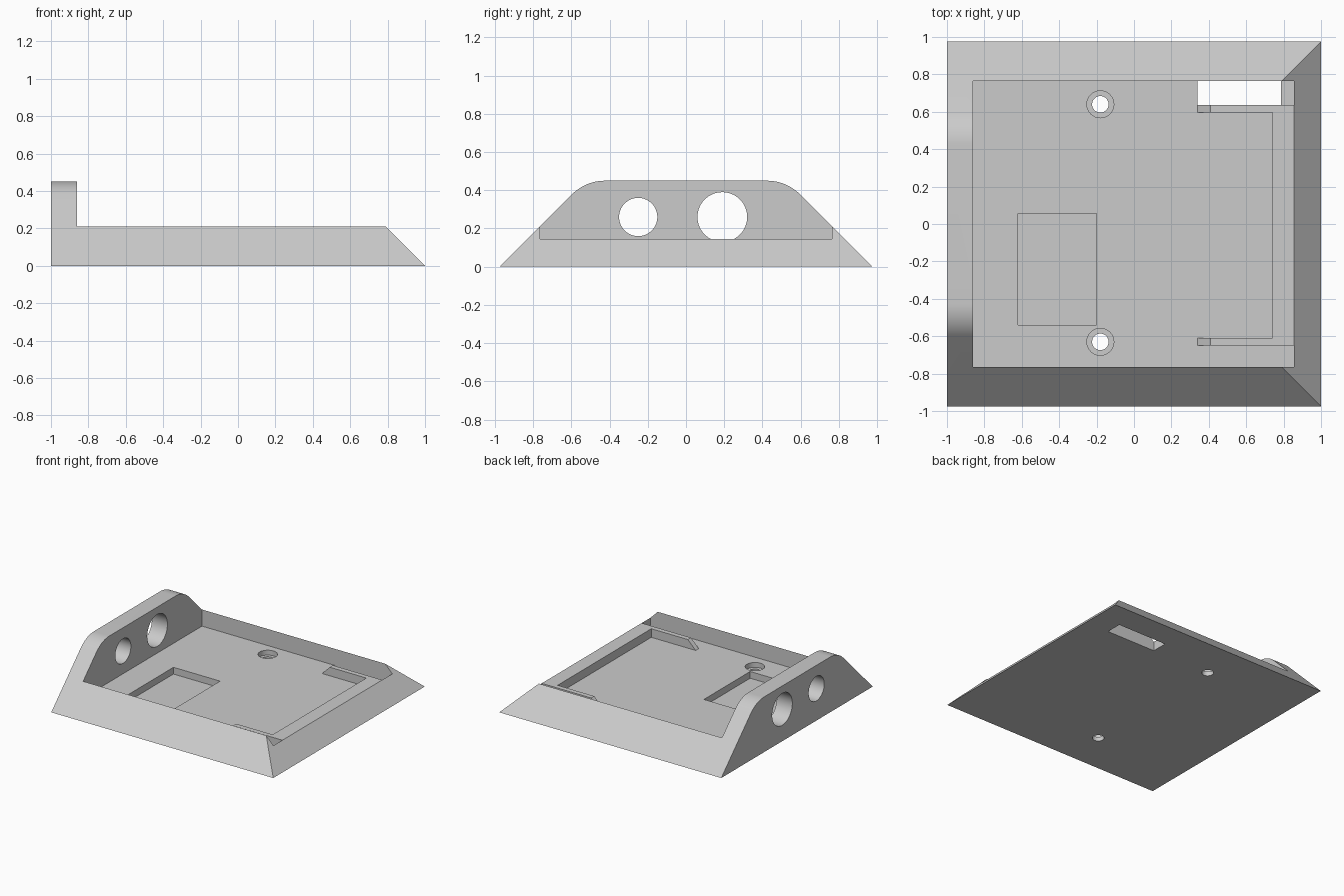
import bpy, bmesh, math
from mathutils import Vector

cube = bpy.data.objects.get("Cube")
if cube:
    bpy.data.objects.remove(cube, do_unlink=True)

grey = bpy.data.materials.new("plain grey")
grey.use_nodes = True
tone = (0.6, 0.6, 0.6, 1)
grey.diffuse_color = tone
grey.node_tree.nodes["Principled BSDF"].inputs["Base Color"].default_value = tone

HALF_Y, RIM, WALL_X, TOP = 0.975, 0.21, -0.86, 0.45
FLOOR, LEDGE, POCKET_X = 0.075, 0.145, 0.855
POCKET_Y = HALF_Y - RIM


def prism(name, points, direction, slices=()):
    """Extrude a flat outline, then slice away everything beyond each plane."""
    bm = bmesh.new()
    face = bm.faces.new([bm.verts.new(p) for p in points])
    extruded = bmesh.ops.extrude_face_region(bm, geom=[face], use_keep_orig=True)
    moved = [v for v in extruded["geom"] if isinstance(v, bmesh.types.BMVert)]
    bmesh.ops.translate(bm, verts=moved, vec=Vector(direction))
    for point, normal in slices:
        geom = bm.verts[:] + bm.edges[:] + bm.faces[:]
        bmesh.ops.bisect_plane(bm, geom=geom, plane_co=point, plane_no=normal, clear_outer=True)
        bmesh.ops.holes_fill(bm, edges=[e for e in bm.edges if e.is_boundary])
    bmesh.ops.recalc_face_normals(bm, faces=bm.faces[:])
    mesh = bpy.data.meshes.new(name)
    bm.to_mesh(mesh)
    bm.free()
    obj = bpy.data.objects.new(name, mesh)
    bpy.context.collection.objects.link(obj)
    mesh.materials.append(grey)
    return obj


def box(name, x, y, z):
    corners = [(x[0], y[0], z[0]), (x[1], y[0], z[0]), (x[1], y[1], z[0]), (x[0], y[1], z[0])]
    return prism(name, corners, (0, 0, z[1] - z[0]))


def cylinder(name, centre, radius, length, along_x=False):
    c, pts = Vector(centre), []
    for i in range(64):
        a = math.tau * i / 64
        u, v = radius * math.cos(a), radius * math.sin(a)
        pts.append(c + Vector((0, u, v) if along_x else (u, v, 0)))
    return prism(name, pts, (length, 0, 0) if along_x else (0, 0, length))


def cut(target, cutter):
    cutter.hide_render = True
    mod = target.modifiers.new("cut", 'BOOLEAN')
    mod.operation, mod.solver, mod.object = 'DIFFERENCE', 'EXACT', cutter
    bpy.context.view_layer.objects.active = target
    bpy.ops.object.modifier_apply(modifier=mod.name)
    bpy.data.objects.remove(cutter, do_unlink=True)


# Body: sloped section with rounded shoulders, sliced to a ramp at one end
tangent = 0.1
radius = tangent / math.tan(math.pi / 8)
arc_y = HALF_Y - TOP - tangent
shoulder = []
for i in range(13):
    a = math.pi / 4 * (1 + i / 12)
    shoulder.append((arc_y + radius * math.cos(a), TOP - radius + radius * math.sin(a)))
half = [(HALF_Y, 0)] + shoulder
outline = half + [(-y, z) for y, z in reversed(half)]
body = prism("tray_body", [(-1, y, z) for y, z in outline], (2.5, 0, 0),
             [((1, 0, 0), (1, 0, 1))])

# Lower the rim, then hollow the tray and its shallow well
cut(body, box("rim_cutter", (WALL_X, 2), (-2, 2), (RIM, 1)))
cut(body, box("pocket_cutter", (WALL_X, POCKET_X), (-POCKET_Y, POCKET_Y), (FLOOR, 0.6)))
cut(body, box("well_cutter", (-0.62, -0.2), (-0.54, 0.055), (0.02, 0.3)))
cut(body, box("slot_cutter", (0.34, 0.785), (0.635, POCKET_Y), (-0.1, 0.3)))

# Counterbored screw holes
for y in (-0.63, 0.64):
    cut(body, cylinder("counterbore_cutter", (-0.18, y, 0.035), 0.072, 0.3))
    cut(body, cylinder("screw_cutter", (-0.18, y, -0.1), 0.044, 0.4))

# Round ports through the upright wall
for y, r in ((-0.25, 0.1), (0.19, 0.13)):
    cut(body, cylinder("port_cutter", (-1.1, y, 0.26), r, 0.3, along_x=True))

# U-shaped support ledge with ramped arm ends
plan = [(0.3, -0.65), (POCKET_X, -0.65), (POCKET_X, 0.635), (0.3, 0.635),
        (0.3, 0.595), (0.74, 0.595), (0.74, -0.61), (0.3, -0.61)]
ledge = prism("support_ledge", [(x, y, FLOOR) for x, y in plan], (0, 0, LEDGE - FLOOR),
              [((0.41, 0, LEDGE), (-1, 0, 1))])

for obj in (body, ledge):
    bpy.ops.object.select_all(action='DESELECT')
    obj.select_set(True)
    bpy.context.view_layer.objects.active = obj
    bpy.ops.object.shade_smooth_by_angle(angle=math.radians(30))
